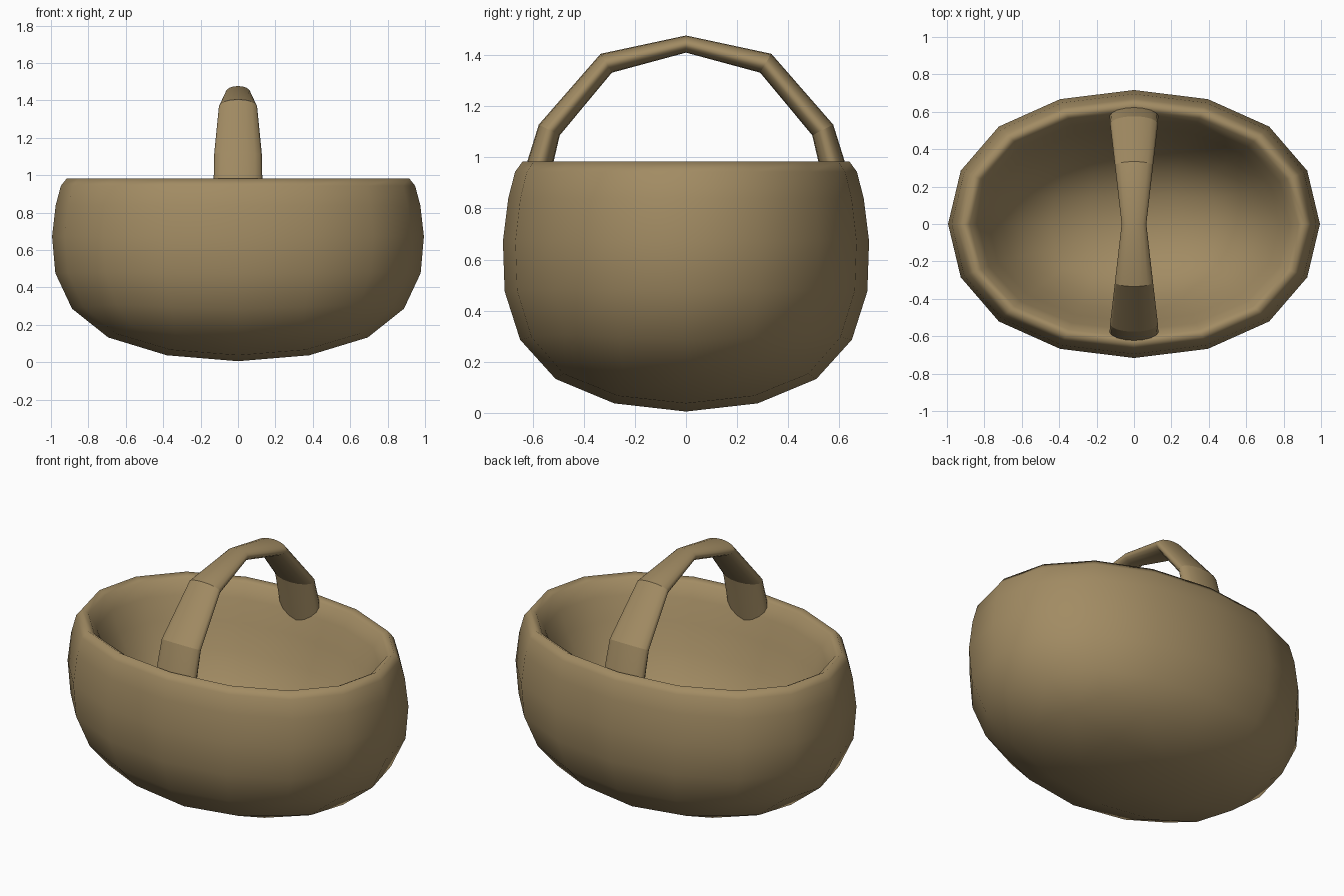
import bpy, bmesh, math

if "Cube" in bpy.data.objects:
    bpy.data.objects.remove(bpy.data.objects["Cube"])

wicker = bpy.data.materials.new("tan wicker")
wicker.diffuse_color = (0.36, 0.26, 0.125, 1)
wicker.use_nodes = True
wicker.node_tree.nodes["Principled BSDF"].inputs["Base Color"].default_value = wicker.diffuse_color


def skin(name, rings, sharp_rings=()):
    """Bridge a list of closed rings and cap both ends."""
    bm = bmesh.new()
    loops = [[bm.verts.new(p) for p in ring] for ring in rings]
    n = len(loops[0])
    for a, b in zip(loops, loops[1:]):
        for i in range(n):
            j = (i + 1) % n
            bm.faces.new((a[i], a[j], b[j], b[i]))
    bm.faces.new(loops[0])
    bm.faces.new(loops[-1])
    bmesh.ops.recalc_face_normals(bm, faces=bm.faces)
    for f in bm.faces:
        f.smooth = True
    for r in sharp_rings:
        for i in range(n):
            bm.edges.get((loops[r][i], loops[r][(i + 1) % n])).smooth = False
    mesh = bpy.data.meshes.new(name)
    bm.to_mesh(mesh)
    bm.free()
    mesh.materials.append(wicker)
    ob = bpy.data.objects.new(name, mesh)
    bpy.context.collection.objects.link(ob)
    return ob


# Basket bowl: hollow box cage (half width, half depth, height), subdivided round
cage = [(1.165, 0.865, -0.0835), (1.07, 0.762, 1.0232),
        (0.935, 0.639, 1.0232), (0.65, 0.40, 0.20)]
bowl = skin("basket_bowl", [[(x, y, z), (-x, y, z), (-x, -y, z), (x, -y, z)]
                            for x, y, z in cage])
sub = bowl.modifiers.new("round", 'SUBSURF')
sub.levels = sub.render_levels = 2

# Arched handle: (y, z, half width, half thickness, section tilt in degrees)
half = [(0.61, 0.80, 0.13, 0.05, 77), (0.57, 0.98, 0.13, 0.05, 77),
        (0.535, 1.107, 0.128, 0.046, 63), (0.312, 1.368, 0.102, 0.043, 31)]
path = half + [(0, 1.443, 0.066, 0.0335, 0)]
path += [(-y, z, w, t, -a) for y, z, w, t, a in reversed(half)]
rings = []
for y, z, w, t, a in path:
    a = math.radians(a)
    ring = []
    for i in range(16):
        u = math.tau * i / 16
        d = t * math.sin(u)
        ring.append((w * math.cos(u), y + d * math.sin(a), z + d * math.cos(a)))
    rings.append(ring)
skin("handle", rings, (0, 2, 3, 5, 6, 8))
